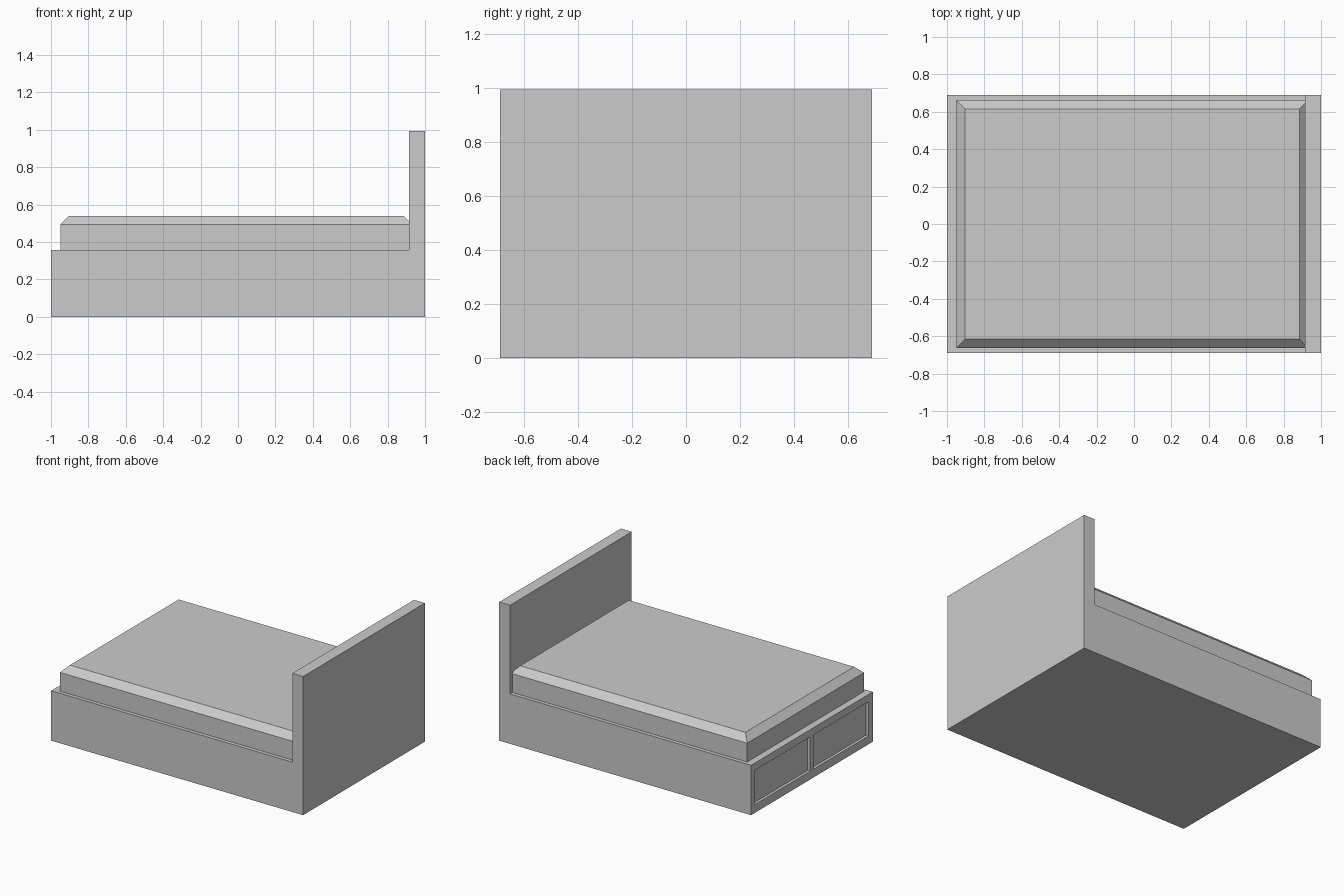
import bpy, bmesh

if "Cube" in bpy.data.objects:
    bpy.data.objects.remove(bpy.data.objects["Cube"])

HALF_W = 0.69      # half width of the frame
DECK = 0.358       # top of the base
HEAD_X = 0.914     # inner face of the headboard


def add_object(name, bm):
    bmesh.ops.recalc_face_normals(bm, faces=bm.faces)
    mesh = bpy.data.meshes.new(name)
    bm.to_mesh(mesh)
    bm.free()
    obj = bpy.data.objects.new(name, mesh)
    bpy.context.collection.objects.link(obj)
    return obj


def box(lo, hi):
    bm = bmesh.new()
    bmesh.ops.create_cube(bm, size=1)
    for v in bm.verts:
        v.co = [(a + b) / 2 + c * (b - a) for a, b, c in zip(lo, hi, v.co)]
    return bm


# Base and headboard: one L-shaped side profile extruded across the width
profile = [(-1, 0), (1, 0), (1, 0.995), (HEAD_X, 0.995), (HEAD_X, DECK), (-1, DECK)]
bm = bmesh.new()
side = bm.faces.new([bm.verts.new((x, -HALF_W, z)) for x, z in profile])
ext = bmesh.ops.extrude_face_region(bm, geom=[side])
bmesh.ops.translate(bm, vec=(0, 2 * HALF_W, 0),
                    verts=[g for g in ext["geom"] if isinstance(g, bmesh.types.BMVert)])
frame = add_object("bed_frame", bm)

# Two recessed drawer panels in the foot end
for label, y0, y1 in (("left", 0.02, 0.643), ("right", -0.643, -0.02)):
    cutter = add_object(f"{label}_drawer_cutter", box((-1.1, y0, 0.06), (-0.98, y1, 0.305)))
    cutter.hide_render = True
    cutter.hide_viewport = True
    cut = frame.modifiers.new(f"{label}_drawer_recess", "BOOLEAN")
    cut.operation = "DIFFERENCE"
    cut.solver = "EXACT"
    cut.object = cutter

# Mattress: box with chamfered top edges, tucked slightly into the headboard
bm = box((-0.95, -0.663, DECK), (0.932, 0.663, 0.54))
top_edges = [e for e in bm.edges if all(v.co.z > 0.5 for v in e.verts)]
bmesh.ops.bevel(bm, geom=top_edges, offset=0.047, segments=1, affect="EDGES")
add_object("mattress", bm)
